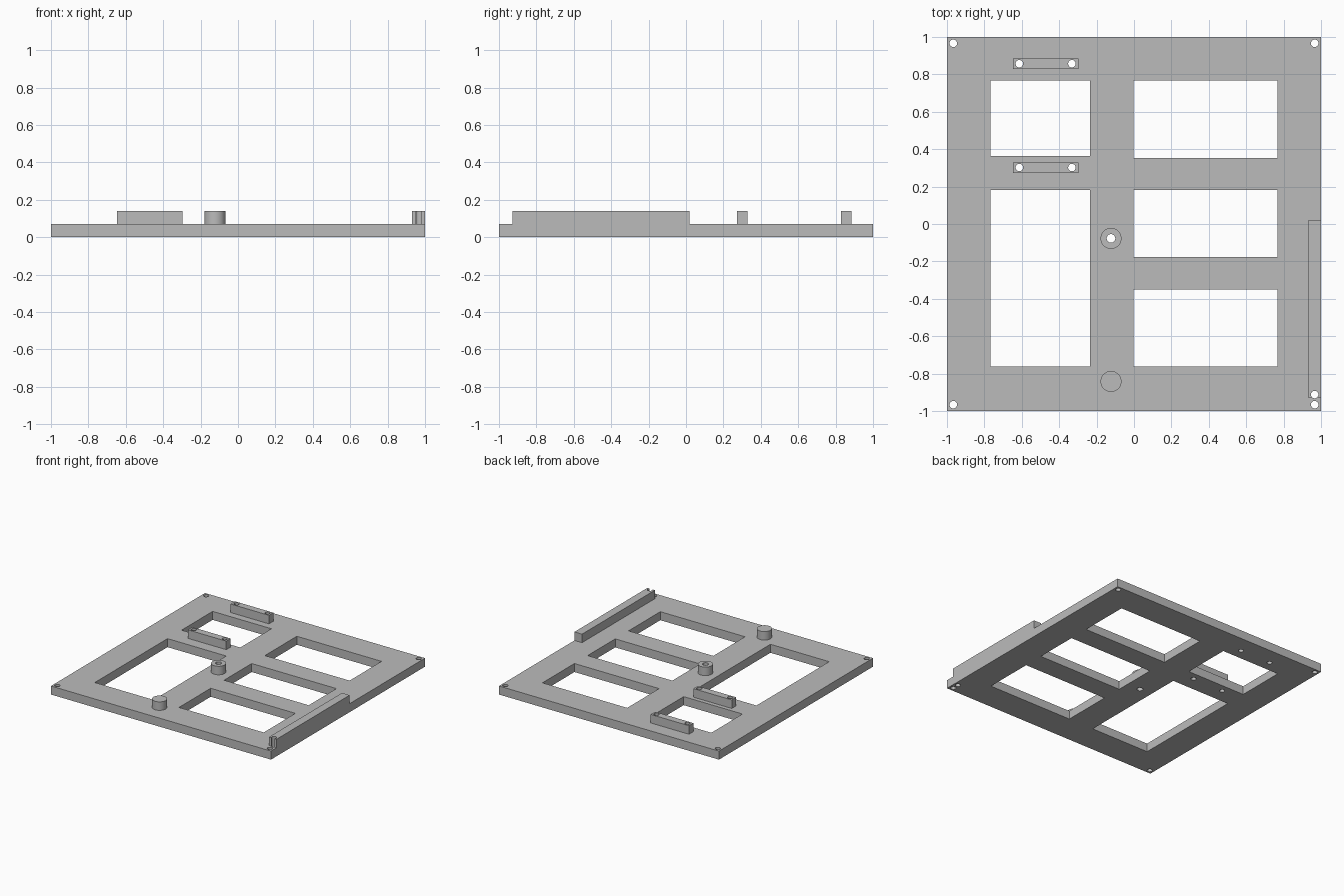
import bpy, bmesh
from mathutils import Matrix, Vector

cube = bpy.data.objects.get("Cube")
if cube:
    bpy.data.objects.remove(cube, do_unlink=True)

PLATE_TOP, PART_TOP = 0.07, 0.14
HOLE_R, BOSS_R = 0.02, 0.056

grey = bpy.data.materials.new("mid grey")
grey.use_nodes = True
colour = (0.5, 0.5, 0.5, 1)
grey.diffuse_color = colour
grey.node_tree.nodes["Principled BSDF"].inputs["Base Color"].default_value = colour


def add_box(bm, x0, x1, y0, y1, z0, z1):
    centre = Vector((x0 + x1, y0 + y1, z0 + z1)) / 2
    size = (x1 - x0, y1 - y0, z1 - z0, 1)
    bmesh.ops.create_cube(bm, size=1, matrix=Matrix.Translation(centre) @ Matrix.Diagonal(size))


def add_cylinder(bm, x, y, r, z0, z1):
    bmesh.ops.create_cone(bm, cap_ends=True, segments=40, radius1=r, radius2=r,
                          depth=z1 - z0, matrix=Matrix.Translation((x, y, (z0 + z1) / 2)))


def make_object(name, bm):
    mesh = bpy.data.meshes.new(name)
    bm.to_mesh(mesh)
    bm.free()
    mesh.materials.append(grey)
    obj = bpy.data.objects.new(name, mesh)
    bpy.context.collection.objects.link(obj)
    return obj


def make_part(name, add, *dims):
    bm = bmesh.new()
    add(bm, *dims)
    return make_object(name, bm)


# Cutter holding the windows and screw holes
bm = bmesh.new()
LEFT_COLUMN, RIGHT_COLUMN = (-0.768, -0.234), (-0.003, 0.767)
windows = [(LEFT_COLUMN, 0.364, 0.768), (LEFT_COLUMN, -0.762, 0.182),
           (RIGHT_COLUMN, 0.353, 0.768), (RIGHT_COLUMN, -0.177, 0.182),
           (RIGHT_COLUMN, -0.762, -0.35)]
for (x0, x1), y0, y1 in windows:
    add_box(bm, x0, x1, y0, y1, -0.1, 0.3)
holes = [(-0.966, 0.966), (0.966, 0.966), (-0.966, -0.966), (0.966, -0.966), (0.966, -0.912)]
holes += [(x, y) for x in (-0.613, -0.332) for y in (0.857, 0.302)]
for x, y in holes:
    add_cylinder(bm, x, y, HOLE_R, -0.1, 0.3)
BOSS_X, BOSS_Y = -0.123, -0.077
add_cylinder(bm, BOSS_X, BOSS_Y, 0.023, -0.1, 0.3)
cutter = make_object("hole_cutter", bm)
cutter.hide_render = True

# Plate and the raised parts standing on it
parts = [
    make_part("base_plate", add_box, -1, 1, -1, 1, 0, PLATE_TOP),
    make_part("side_rail", add_box, 0.931, 1, -0.927, 0.02, PLATE_TOP, PART_TOP),
    make_part("back_mount_bar", add_box, -0.647, -0.298, 0.828, 0.885, PLATE_TOP, PART_TOP),
    make_part("middle_mount_bar", add_box, -0.647, -0.298, 0.273, 0.33, PLATE_TOP, PART_TOP),
    make_part("hollow_boss", add_cylinder, BOSS_X, BOSS_Y, BOSS_R, PLATE_TOP, PART_TOP),
    make_part("solid_boss", add_cylinder, BOSS_X, -0.842, BOSS_R, PLATE_TOP, PART_TOP),
]

# Cut the openings
for part in parts:
    if part.name != "solid_boss":
        cut = part.modifiers.new("openings", "BOOLEAN")
        cut.operation = "DIFFERENCE"
        cut.solver = "EXACT"
        cut.object = cutter
        mesh = bpy.data.meshes.new_from_object(
            part.evaluated_get(bpy.context.evaluated_depsgraph_get()))
        part.modifiers.clear()
        part.data = mesh
bpy.data.objects.remove(cutter, do_unlink=True)
bpy.context.view_layer.update()

# Smooth only the round walls
bpy.ops.object.select_all(action="DESELECT")
for part in parts:
    part.select_set(True)
bpy.context.view_layer.objects.active = parts[0]
bpy.ops.object.shade_smooth_by_angle(angle=0.5)
